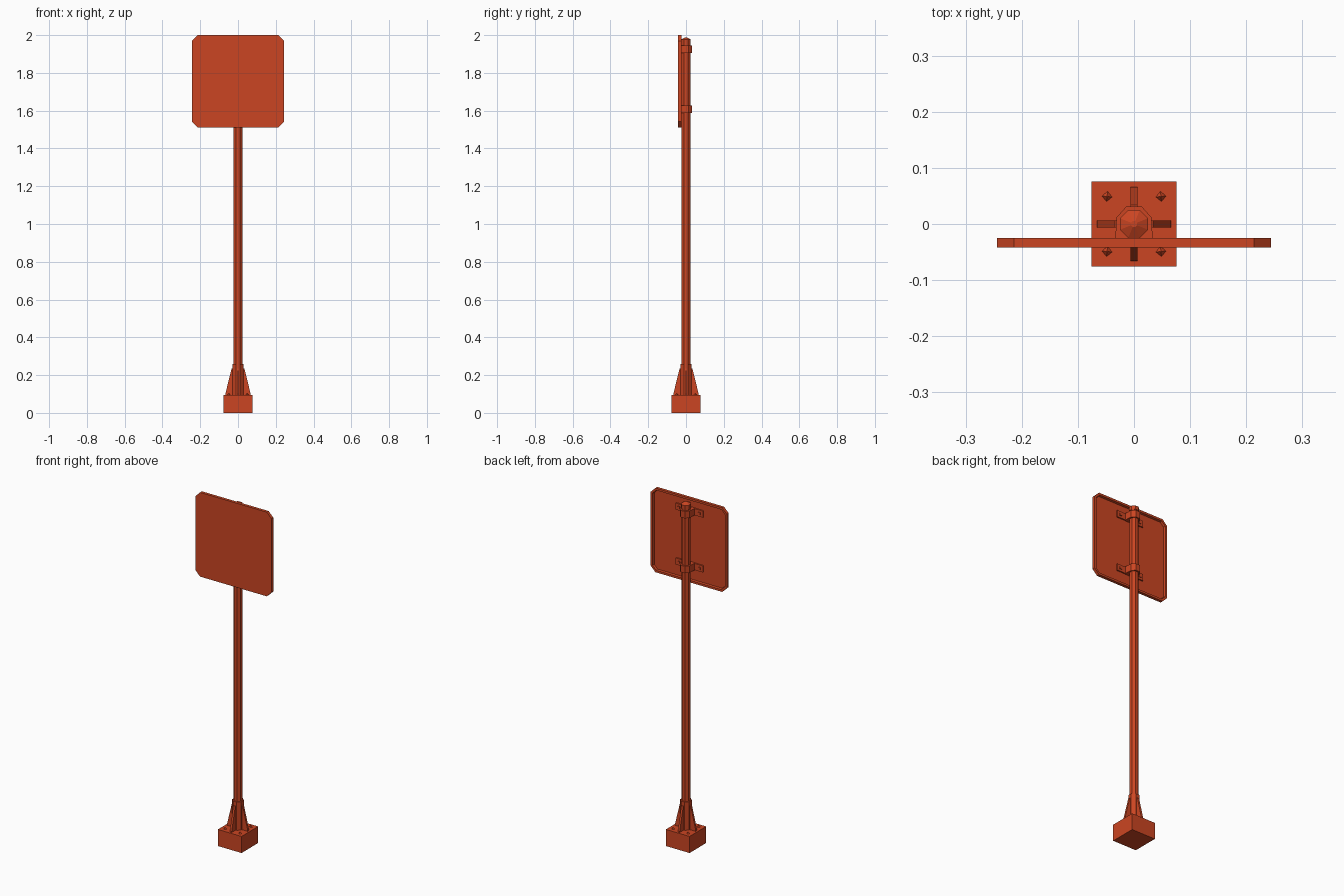
import bpy, bmesh, math
from mathutils import Matrix, Vector

if "Cube" in bpy.data.objects:
    bpy.data.objects.remove(bpy.data.objects["Cube"])

paint = bpy.data.materials.new("orange_red_paint")
paint.use_nodes = True
COLOUR = (0.6, 0.06, 0.016, 1)
paint.diffuse_color = COLOUR
paint.node_tree.nodes["Principled BSDF"].inputs["Base Color"].default_value = COLOUR


def finish(name, bm):
    bmesh.ops.recalc_face_normals(bm, faces=bm.faces)
    mesh = bpy.data.meshes.new(name)
    bm.to_mesh(mesh)
    bm.free()
    mesh.materials.append(paint)
    obj = bpy.data.objects.new(name, mesh)
    bpy.context.collection.objects.link(obj)
    return obj


def box(name, centre, size):
    bm = bmesh.new()
    bmesh.ops.create_cube(bm, size=1)
    bmesh.ops.scale(bm, vec=size, verts=bm.verts)
    bmesh.ops.translate(bm, vec=centre, verts=bm.verts)
    return finish(name, bm)


def prism(name, points, offset):
    """Extrude a flat outline of 3D points along an offset."""
    bm = bmesh.new()
    face = bm.faces.new([bm.verts.new(p) for p in points])
    out = bmesh.ops.extrude_face_region(bm, geom=[face])
    moved = [v for v in out["geom"] if isinstance(v, bmesh.types.BMVert)]
    bmesh.ops.translate(bm, vec=offset, verts=moved)
    return finish(name, bm)


def tube(name, r1, r2, z1, z2, sides=8, at=(0, 0), turn=None):
    bm = bmesh.new()
    bmesh.ops.create_cone(bm, cap_ends=True, segments=sides, radius1=r1,
                          radius2=r2, depth=z2 - z1)
    spin = math.pi / sides if turn is None else turn
    bmesh.ops.rotate(bm, matrix=Matrix.Rotation(spin, 3, 'Z'), verts=bm.verts)
    bmesh.ops.translate(bm, vec=(at[0], at[1], (z1 + z2) / 2), verts=bm.verts)
    return finish(name, bm)


# Foundation block, socket and post
box("base_block", (0, 0, 0.048), (0.152, 0.152, 0.096))
tube("base_socket", 0.031, 0.031, 0.09, 0.26)
tube("post", 0.0245, 0.0245, 0.09, 1.965)
tube("post_cap_rim", 0.027, 0.027, 1.955, 1.977)
tube("post_cap_top", 0.027, 0.006, 1.977, 1.988)

# Four tapered fins bracing the socket
fin = [(0.02, 0.094), (0.066, 0.094), (0.066, 0.104), (0.034, 0.235), (0.02, 0.235)]
for i in range(4):
    turn = Matrix.Rotation(i * math.pi / 2, 3, 'Z')
    outline = [turn @ Vector((r, -0.006, z)) for r, z in fin]
    prism(f"base_fin_{i + 1}", outline, turn @ Vector((0, 0.012, 0)))

# Anchor bolts on the block corners
for sx in (-1, 1):
    for sy in (-1, 1):
        side = ("left" if sx > 0 else "right") + ("_back" if sy > 0 else "_front")
        tube(f"anchor_bolt_{side}", 0.01, 0.001, 0.095, 0.105, 4,
             (sx * 0.048, sy * 0.049), 0.1 * sx)

# Sign panel with clipped corners and a raised rim on its back
HALF, CLIP, MID = 0.244, 0.03, 1.756
bm = bmesh.new()
corners = [(1, 0), (0, 1)]
outline = []
for sx, sz in ((1, 1), (-1, 1), (-1, -1), (1, -1)):
    pair = [(sx * HALF, sz * (HALF - CLIP)), (sx * (HALF - CLIP), sz * HALF)]
    outline += pair if sx * sz > 0 else pair[::-1]
front = bm.faces.new([bm.verts.new((x, -0.042, MID + z)) for x, z in outline])
out = bmesh.ops.extrude_face_region(bm, geom=[front])
back_verts = [v for v in out["geom"] if isinstance(v, bmesh.types.BMVert)]
bmesh.ops.translate(bm, vec=(0, 0.017, 0), verts=back_verts)
bmesh.ops.recalc_face_normals(bm, faces=bm.faces)
back = max(bm.faces, key=lambda f: f.calc_center_median().y)
bmesh.ops.inset_region(bm, faces=[back], thickness=0.013)
bmesh.ops.inset_region(bm, faces=[back], thickness=0.003)
bmesh.ops.translate(bm, vec=(0, -0.012, 0), verts=back.verts)
finish("sign_panel", bm)

# Two clamps: a strap around the post, with bolted tabs against the panel
strap = [(0.034, -0.037), (0.031, 0.012), (0.014, 0.031)]
strap += [(-x, y) for x, y in reversed(strap)]
for level, z in (("lower", 1.608), ("upper", 1.926)):
    prism(f"{level}_clamp", [(x, y, z - 0.02) for x, y in strap], (0, 0, 0.04))
    for sx, side in ((1, "left"), (-1, "right")):
        box(f"{level}_clamp_tab_{side}", (sx * 0.058, -0.0335, z), (0.058, 0.008, 0.038))
        box(f"{level}_clamp_bolt_{side}", (sx * 0.066, -0.028, z), (0.013, 0.006, 0.013))
